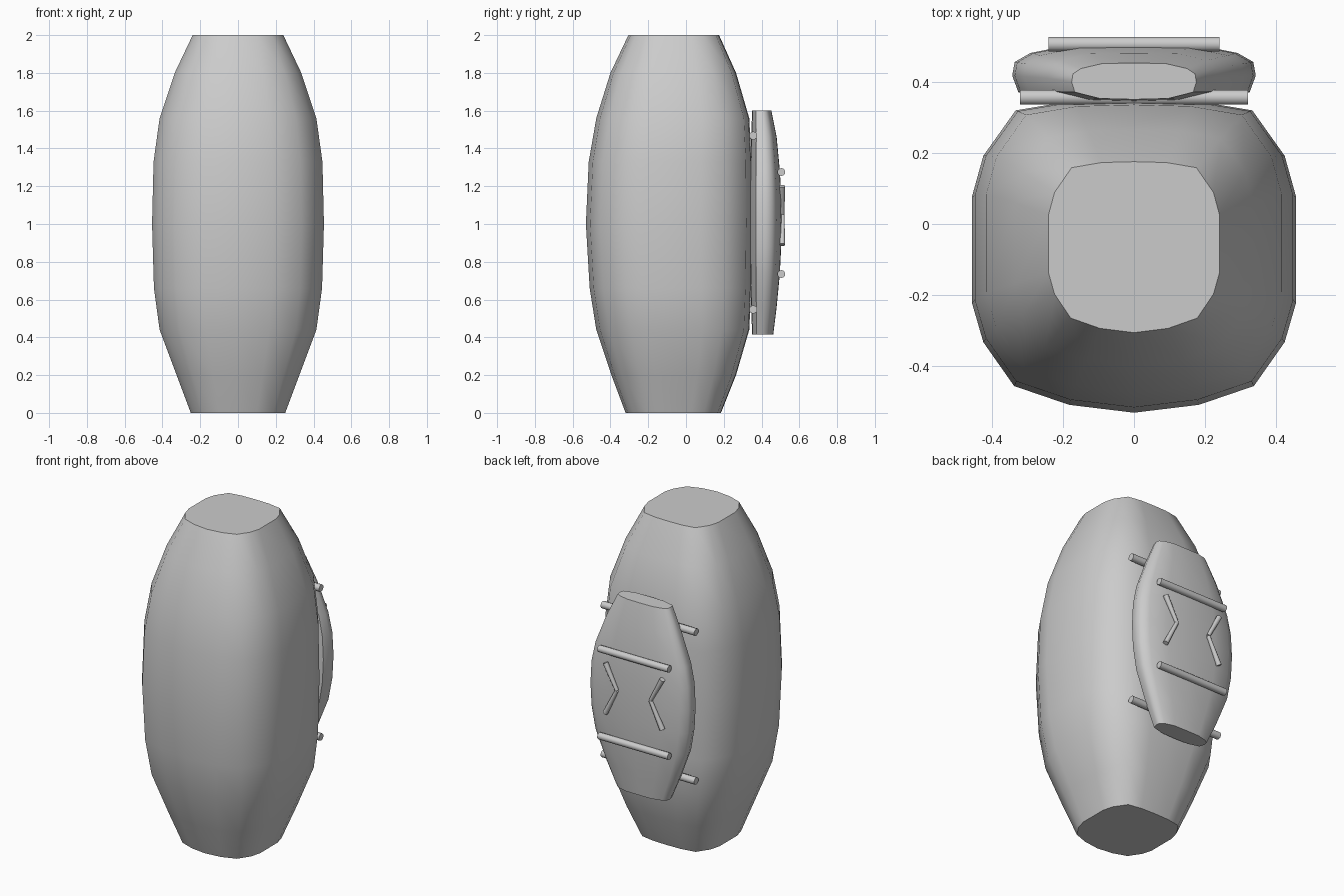
import bpy, bmesh, math
from mathutils import Vector

if "Cube" in bpy.data.objects:
    bpy.data.objects.remove(bpy.data.objects["Cube"])


def loft(name, half_section, rings):
    """Skin a mirrored half section (unit box) through rings of (z, half width, y min, y max)."""
    section = half_section + [(-x, y) for x, y in reversed(half_section) if x > 0]
    bm = bmesh.new()
    loops = []
    for z, w, y0, y1 in rings:
        c, h = (y0 + y1) / 2, (y1 - y0) / 2
        loops.append([bm.verts.new((x * w, c + y * h, z)) for x, y in section])
    n = len(section)
    for a, b in zip(loops, loops[1:]):
        for i in range(n):
            bm.faces.new((a[i], a[(i + 1) % n], b[(i + 1) % n], b[i]))
    bm.faces.new(loops[0])
    bm.faces.new(loops[-1])
    bmesh.ops.recalc_face_normals(bm, faces=bm.faces)
    return finish(name, bm)


def finish(name, bm):
    me = bpy.data.meshes.new(name)
    bm.to_mesh(me)
    bm.free()
    ob = bpy.data.objects.new(name, me)
    bpy.context.collection.objects.link(ob)
    bpy.context.view_layer.objects.active = ob
    ob.select_set(True)
    bpy.ops.object.shade_smooth_by_angle(angle=math.radians(50))
    ob.select_set(False)
    return ob


def rod(name, a, b, r0, r1=None, sides=10):
    """Cylinder between two points."""
    a, b = Vector(a), Vector(b)
    bm = bmesh.new()
    bmesh.ops.create_cone(bm, cap_ends=True, segments=sides, radius1=r0,
                          radius2=r1 or r0, depth=(b - a).length)
    m = (b - a).to_track_quat('Z', 'Y').to_matrix().to_4x4()
    m.translation = (a + b) / 2
    bm.transform(m)
    return finish(name, bm)


# Barrel-shaped body: rounded-square section
body_section = [(0, 1), (.38, .99), (.73, .93), (.93, .64), (1, .38), (1, -.3),
                (.93, -.55), (.74, -.83), (.4, -.95), (0, -1)]
loft("body", body_section, [
    (0, .25, -.32, .185), (.2, .325, -.395, .265), (.44, .415, -.475, .335),
    (.66, .445, -.51, .345), (1, .455, -.53, .35), (1.33, .447, -.515, .347),
    (1.56, .415, -.475, .335), (1.8, .335, -.40, .265), (2, .24, -.305, .175)])

# Flattened pack on the back
pack_section = [(0, 1), (.5, .98), (.85, .7), (.98, .4), (1, -.05),
                (.95, -.6), (.55, -.95), (0, -1)]
loft("back_pack", pack_section, [
    (.415, .175, .35, .462), (.56, .24, .345, .48), (.74, .31, .34, .497),
    (.88, .335, .337, .504), (1.02, .342, .336, .506), (1.16, .335, .337, .504),
    (1.28, .31, .34, .497), (1.46, .24, .345, .48), (1.6, .175, .35, .452)])

# Mounting bars between body and pack, then bars across the pack face
for tag, z in (("upper", 1.468), ("lower", .547)):
    rod(f"{tag}_mounting_bar", (-.32, .356, z), (.32, .356, z), .022)
for tag, z in (("upper", 1.275), ("lower", .735)):
    rod(f"{tag}_face_bar", (-.24, .505, z), (.24, .505, z), .021)

# Inward-pointing chevrons on the pack face
for tag, s in (("left", -1), ("right", 1)):
    apex = (s * .115, .511, 1.05)
    rod(f"{tag}_chevron_upper", apex, (s * .195, .509, 1.2), .011, .016)
    rod(f"{tag}_chevron_lower", apex, (s * .195, .509, .89), .011, .016)
